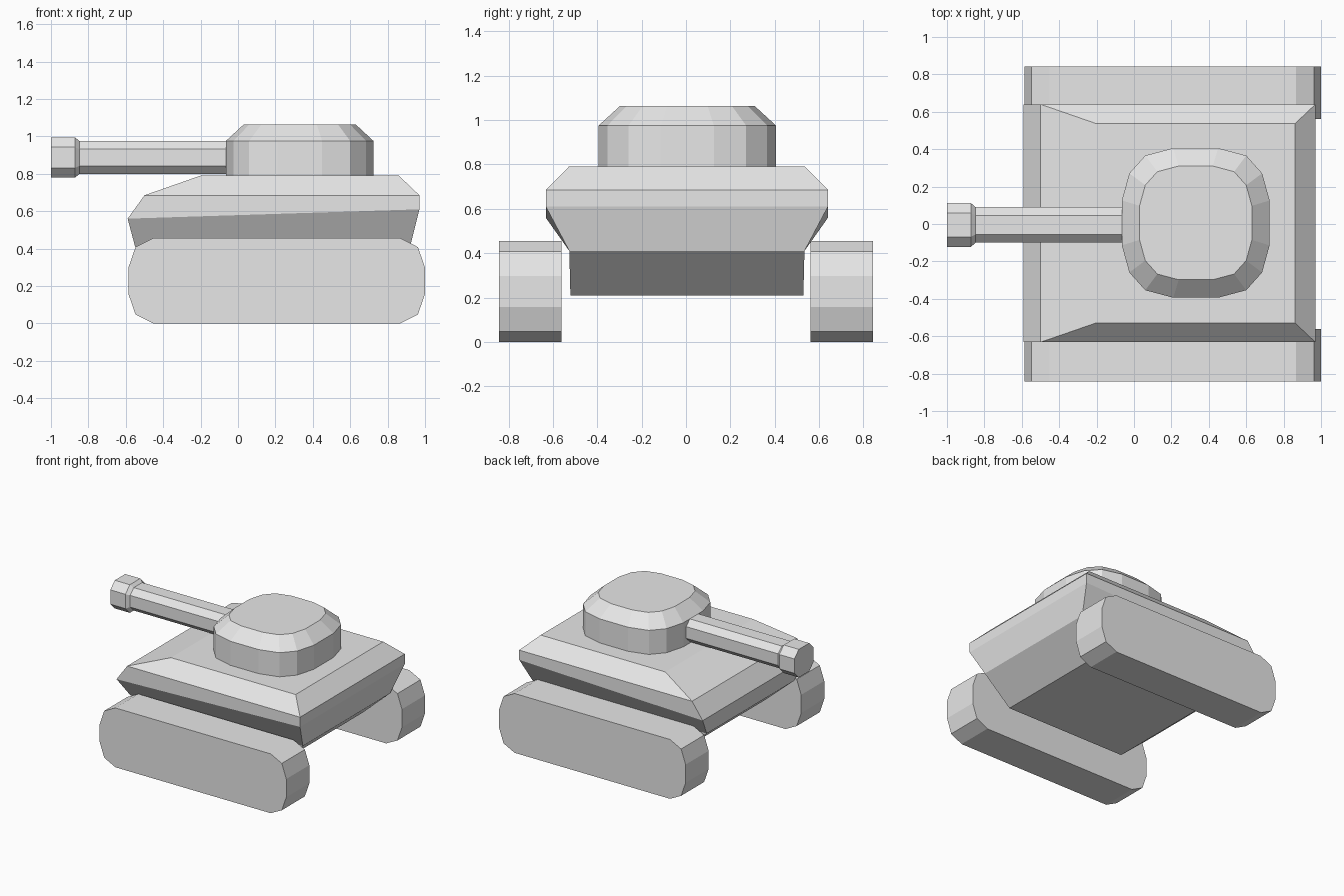
import bpy
import bmesh

cube = bpy.data.objects.get("Cube")
if cube:
    bpy.data.objects.remove(cube, do_unlink=True)

grey = bpy.data.materials.new("light_grey")
grey.use_nodes = True
grey.diffuse_color = (0.8, 0.8, 0.8, 1)
grey.node_tree.nodes["Principled BSDF"].inputs["Base Color"].default_value = (0.8, 0.8, 0.8, 1)


def loft(name, rings):
    """Skin a closed flat-shaded solid through rings of equal point count."""
    bm = bmesh.new()
    loops = [[bm.verts.new(p) for p in ring] for ring in rings]
    n = len(loops[0])
    for a, b in zip(loops, loops[1:]):
        for i in range(n):
            j = (i + 1) % n
            bm.faces.new((a[i], a[j], b[j], b[i]))
    bm.faces.new(loops[0])
    bm.faces.new(loops[-1])
    bmesh.ops.recalc_face_normals(bm, faces=bm.faces)
    mesh = bpy.data.meshes.new(name)
    bm.to_mesh(mesh)
    bm.free()
    mesh.materials.append(grey)
    obj = bpy.data.objects.new(name, mesh)
    bpy.context.collection.objects.link(obj)
    return obj


def hull_ring(x0, z0, x1, z1, half):
    """Rectangle with its own height at the gun end and the rear end."""
    c = 0.004
    return [(x0, c - half, z0), (x1, c - half, z1), (x1, c + half, z1), (x0, c + half, z0)]


def four_way(corner):
    """Mirror one quarter of an outline into a full loop."""
    top = corner + [(a, -b) for a, b in reversed(corner)]
    return top + [(-a, -b) for a, b in top]


# Hull: faceted body, widest at mid height
loft("hull", [
    hull_ring(-0.32, 0.21, 0.70, 0.21, 0.525),
    hull_ring(-0.55, 0.41, 0.92, 0.41, 0.53),
    hull_ring(-0.59, 0.56, 0.97, 0.61, 0.636),
    hull_ring(-0.50, 0.685, 0.97, 0.685, 0.636),
    hull_ring(-0.20, 0.79, 0.86, 0.79, 0.532),
])

# Turret: rounded square with a bevelled roof
corner = [(0.12, 0.40), (0.27, 0.36), (0.355, 0.265), (0.395, 0.12)]
outline = four_way(corner)
loft("turret", [
    [(0.33 + a * s, 0.006 + b * s, z) for a, b in outline]
    for s, z in ((1, 0.78), (1, 0.975), (0.76, 1.063))
])


# Gun: eight-sided barrel and thicker muzzle
def gun_ring(x, wide, tall):
    octagon = four_way([(wide * 0.54, tall), (wide, tall * 0.51)])
    return [(x, a - 0.005, 0.887 + b) for a, b in octagon]


loft("gun_barrel", [gun_ring(-0.86, 0.095, 0.088), gun_ring(0.02, 0.095, 0.088)])
loft("gun_muzzle", [
    gun_ring(-1.0, 0.117, 0.108),
    gun_ring(-0.872, 0.117, 0.108),
    gun_ring(-0.847, 0.095, 0.088),
])

# Tracks: chamfered side profile, one on each side
profile = four_way([(0.66, 0.228), (0.755, 0.18), (0.793, 0.07)])
for name, side in (("left_track", 1), ("right_track", -1)):
    loft(name, [
        [(0.207 + a, side * y, 0.228 + b) for a, b in profile]
        for y in (0.562, 0.842)
    ])
